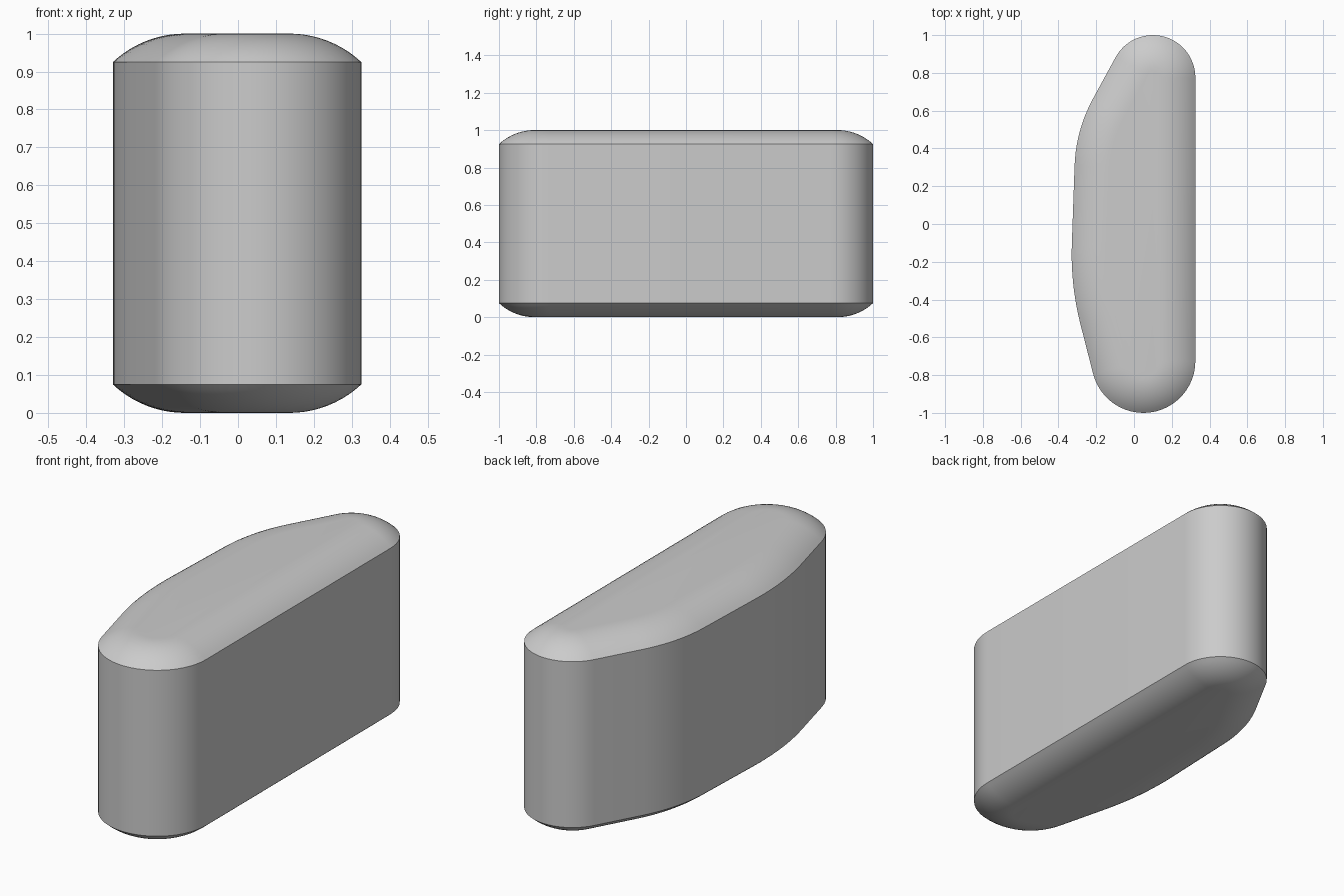
import bpy, bmesh, math

if "Cube" in bpy.data.objects:
    bpy.data.objects.remove(bpy.data.objects["Cube"])

# Outline: tangent circles (x, y, radius), counter-clockwise from the back end
CIRCLES = [(0.10, 0.775, 0.225), (0.485, 0.28, 0.80),
           (1.17, -0.16, 1.50), (0.05, -0.725, 0.275)]
STEPS = [24, 10, 10, 24]
RIM_H, RIM_W, RIM_STEPS = 0.075, 0.19, 10


def tangent_angle(a, b):
    """Outward normal angle of the line tangent to both circles."""
    dx, dy = b[0] - a[0], b[1] - a[1]
    return math.atan2(dy, dx) - math.acos((a[2] - b[2]) / math.hypot(dx, dy))


def outline(inset):
    n = len(CIRCLES)
    points = []
    for i, (x, y, r) in enumerate(CIRCLES):
        start = tangent_angle(CIRCLES[i - 1], CIRCLES[i])
        end = tangent_angle(CIRCLES[i], CIRCLES[(i + 1) % n])
        sweep = (end - start) % (2 * math.pi)
        for k in range(STEPS[i] + 1):
            t = start + sweep * k / STEPS[i]
            points.append((x + (r - inset) * math.cos(t),
                           y + (r - inset) * math.sin(t)))
    return points


# Rim profile: circular arc as (inset, height below the top)
radius = (RIM_W ** 2 + RIM_H ** 2) / (2 * RIM_H)
edge = math.asin(RIM_W / radius)
rim = []
for k in range(RIM_STEPS + 1):
    t = edge * (1 - k / RIM_STEPS)
    rim.append((RIM_W - radius * math.sin(t), radius * (1 - math.cos(t))))
profile = [(i, d) for i, d in reversed(rim)] + [(i, 1 - d) for i, d in rim]

# Body: stacked outline rings, domed at both ends
bm = bmesh.new()
rings = [[bm.verts.new((x, y, z)) for x, y in outline(i)] for i, z in profile]
for lo, hi in zip(rings, rings[1:]):
    for j in range(len(lo)):
        k = (j + 1) % len(lo)
        bm.faces.new((lo[j], lo[k], hi[k], hi[j]))
bm.faces.new(rings[-1])
bm.faces.new(rings[0][::-1])
bmesh.ops.recalc_face_normals(bm, faces=bm.faces)
mesh = bpy.data.meshes.new("rounded_body")
bm.to_mesh(mesh)
bm.free()
body = bpy.data.objects.new("rounded_body", mesh)
bpy.context.collection.objects.link(body)
bpy.context.view_layer.objects.active = body
body.select_set(True)
bpy.ops.object.shade_smooth_by_angle(angle=math.radians(30))
